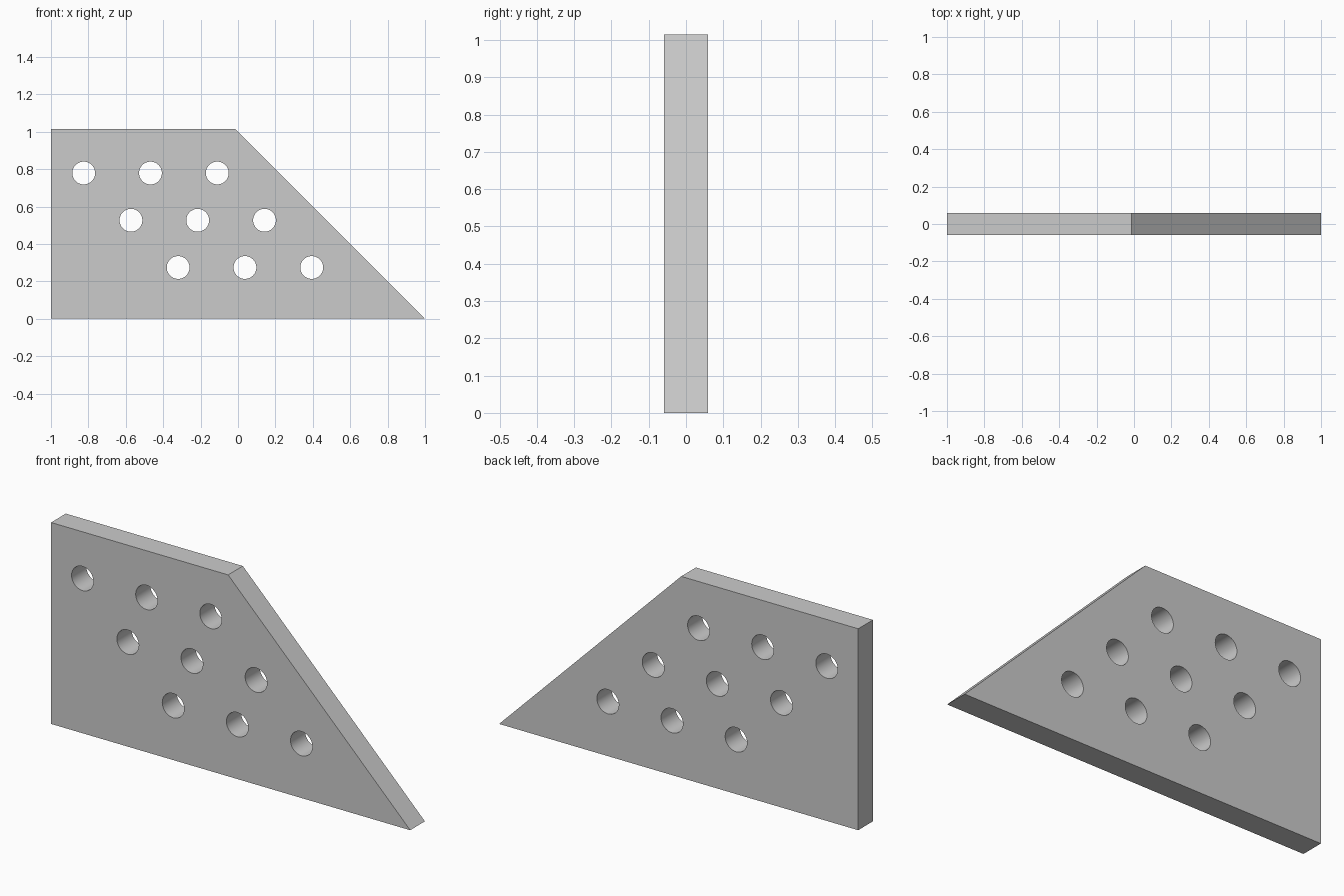
import bpy, bmesh, math
from mathutils import Matrix

if "Cube" in bpy.data.objects:
    bpy.data.objects.remove(bpy.data.objects["Cube"])

HALF_T = 0.0585       # half plate thickness
HEIGHT = 1.014
RADIUS = 0.061
STEP = 0.2525         # diagonal row offset (45 degrees)
PITCH = STEP * math.sqrt(2)


def make_object(name, bm):
    bmesh.ops.recalc_face_normals(bm, faces=bm.faces)
    mesh = bpy.data.meshes.new(name)
    bm.to_mesh(mesh)
    bm.free()
    obj = bpy.data.objects.new(name, mesh)
    bpy.context.collection.objects.link(obj)
    return obj


# Plate: trapezoid profile with one 45 degree side, extruded along y
bm = bmesh.new()
profile = [(-1, 0), (1, 0), (1 - HEIGHT, HEIGHT), (-1, HEIGHT)]
face = bm.faces.new([bm.verts.new((x, -HALF_T, z)) for x, z in profile])
ext = bmesh.ops.extrude_face_region(bm, geom=[face])
moved = [v for v in ext["geom"] if isinstance(v, bmesh.types.BMVert)]
bmesh.ops.translate(bm, verts=moved, vec=(0, 2 * HALF_T, 0))
plate = make_object("perforated_plate", bm)

# Hole cutters: three rows of three, each row shifted diagonally
bm = bmesh.new()
turn = Matrix.Rotation(math.pi / 2, 4, 'X')
for row in range(3):
    for col in range(3):
        x = -0.825 + col * PITCH + row * STEP
        z = 0.779 - row * STEP
        bmesh.ops.create_cone(bm, cap_ends=True, segments=48,
                              radius1=RADIUS, radius2=RADIUS, depth=0.4,
                              matrix=Matrix.Translation((x, 0, z)) @ turn)
cutter = make_object("hole_cutters", bm)
cutter.hide_render = True

# Drill the plate, then discard the cutters
bpy.context.view_layer.objects.active = plate
plate.select_set(True)
mod = plate.modifiers.new("holes", 'BOOLEAN')
mod.operation = 'DIFFERENCE'
mod.solver = 'EXACT'
mod.object = cutter
bpy.ops.object.modifier_apply(modifier=mod.name)
bpy.data.objects.remove(cutter)

# Smooth hole walls, keep plate edges sharp
bpy.ops.object.shade_smooth_by_angle(angle=math.radians(30))
